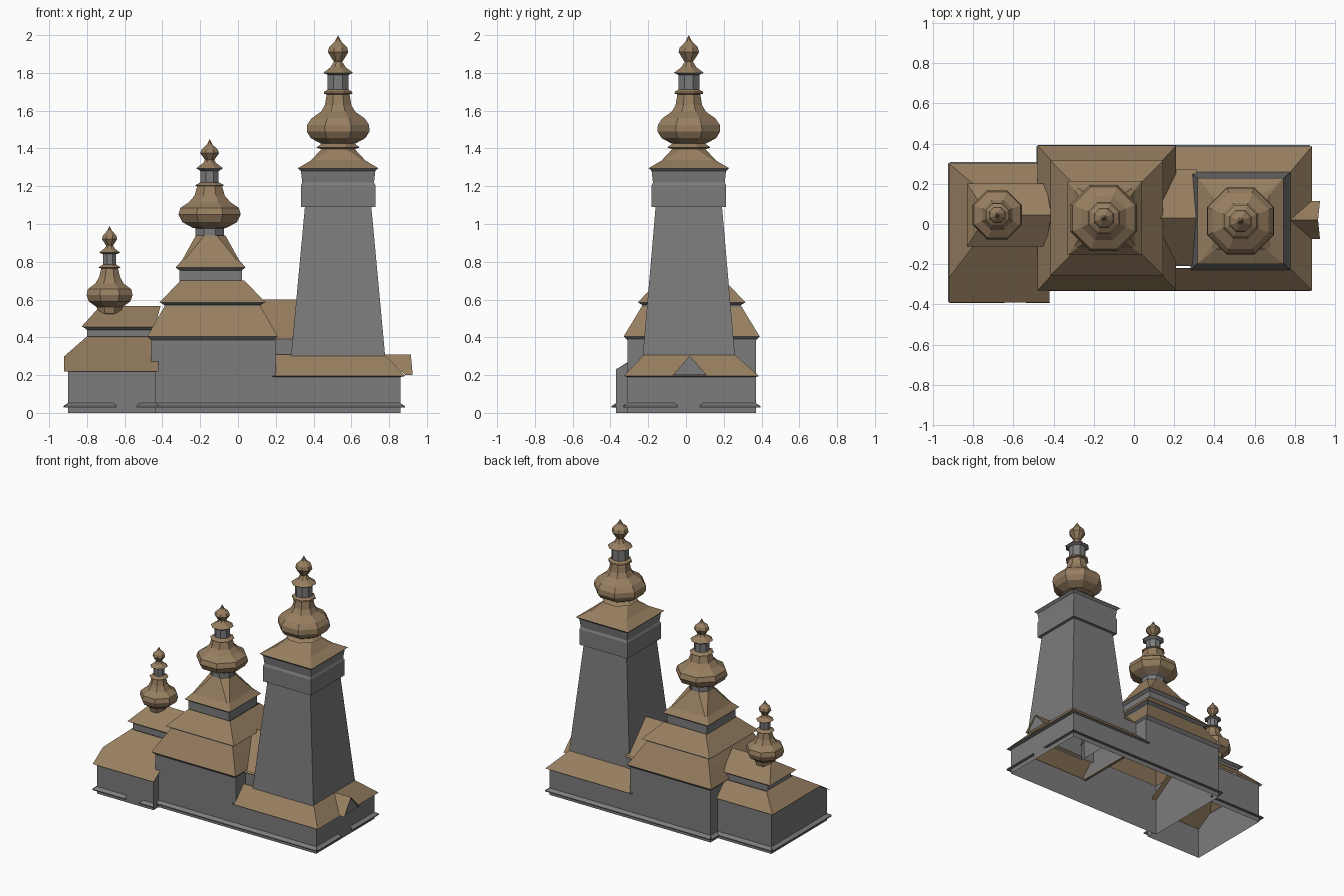
import bpy, bmesh, math


def material(name, col):
    m = bpy.data.materials.new(name)
    m.diffuse_color = (*col, 1)
    return m


GREY = material("grey_timber", (0.2, 0.2, 0.2))
BROWN = material("brown_shingle", (0.31, 0.21, 0.118))
OCT = 2 - math.sqrt(2)  # corner cut that makes a square ring a regular octagon


def mesh(name, verts, faces, mat):
    bm = bmesh.new()
    vs = [bm.verts.new(v) for v in verts]
    for f in faces:
        bm.faces.new([vs[i] for i in f])
    bmesh.ops.remove_doubles(bm, verts=bm.verts, dist=1e-4)
    me = bpy.data.meshes.new(name)
    bm.to_mesh(me)
    bm.free()
    me.materials.append(mat)
    ob = bpy.data.objects.new(name, me)
    bpy.context.collection.objects.link(ob)
    return ob


def ring(cx, cy, hx, hy, z, k):
    """Rectangle with its corners cut by k: 0 is square, OCT is octagonal."""
    a, b = hx * (1 - k), hy * (1 - k)
    pts = [(hx, -b), (hx, b), (a, hy), (-a, hy), (-hx, b), (-hx, -b), (-a, -hy), (a, -hy)]
    return [(cx + x, cy + y, z) for x, y in pts]


def loft(name, rings, mat):
    faces = [(i * 8 + j, i * 8 + (j + 1) % 8, i * 8 + 8 + (j + 1) % 8, i * 8 + 8 + j)
             for i in range(len(rings) - 1) for j in range(8)]
    return mesh(name, [p for r in rings for p in r], faces, mat)


def tiers(name, cx, cy, levels, mat, k=0):
    """levels: (half x, half y, z)"""
    return loft(name, [ring(cx, cy, hx, hy, z, k) for hx, hy, z in levels], mat)


def lathe(name, cx, cy, profile, mat):
    return tiers(name, cx, cy, [(r, r, z) for r, z in profile], mat, OCT)


def broach(name, cx, cy, levels):
    """Square eave turning into an octagon; levels: (half, z, cut)"""
    return loft(name, [ring(cx, cy, h, h, z, k) for h, z, k in levels], BROWN)


def box_walls(name, x0, x1, y0, y1, z0, z1):
    c = ((x0 + x1) / 2, (y0 + y1) / 2)
    h = ((x1 - x0) / 2, (y1 - y0) / 2)
    return tiers(name, *c, [(*h, z0), (*h, z1)], GREY)


# nave and porch walls
box_walls("main_walls", -0.46, 0.86, -0.31, 0.37, 0, 0.2)
box_walls("nave_upper_walls", -0.46, 0.20, -0.31, 0.37, 0.2, 0.39)

# stepped nave roof
NX, NY = -0.135, 0.03
tiers("nave_eave_soffit", NX, NY, [(0.325, 0.34, 0.385), (0.345, 0.36, 0.405)], GREY)
tiers("nave_lower_roof", NX, NY, [(0.345, 0.36, 0.405), (0.28, 0.29, 0.52), (0.25, 0.26, 0.57)], BROWN)
tiers("nave_middle_band", NX, NY, [(0.255, 0.262, 0.55), (0.255, 0.262, 0.572), (0.28, 0.285, 0.585)], GREY)
tiers("nave_middle_roof", NX, NY, [(0.28, 0.285, 0.585), (0.17, 0.175, 0.70)], BROWN)
NX = -0.145
tiers("nave_lantern_wall", NX, NY, [(0.165, 0.165, 0.69), (0.165, 0.165, 0.755), (0.185, 0.185, 0.77)], GREY)
broach("nave_upper_roof", NX, NY, [(0.185, 0.77, 0), (0.15, 0.81, 0.08), (0.078, 0.94, OCT)])
NX = -0.15
lathe("nave_drum", NX, NY, [(0.075, 0.93), (0.075, 0.975), (0.09, 0.985)], GREY)
lathe("nave_onion", NX, NY, [(0.09, 0.98), (0.145, 1.01), (0.165, 1.05), (0.155, 1.085), (0.11, 1.115),
                             (0.08, 1.15), (0.066, 1.20), (0.077, 1.205), (0.05, 1.22)], BROWN)
lathe("nave_lantern", NX, NY, [(0.048, 1.20), (0.048, 1.28), (0.07, 1.295)], GREY)
lathe("nave_finial", NX, NY, [(0.072, 1.295), (0.032, 1.325), (0.025, 1.34), (0.05, 1.375), (0.042, 1.395),
                              (0.015, 1.42), (0, 1.45)], BROWN)

# link roof between nave and tower
pts = [(x, y, z) for x in (0.10, 0.31) for y, z in ((-0.21, 0.39), (0.03, 0.60), (0.27, 0.39))]
mesh("link_roof", pts, [(0, 3, 4, 1), (1, 4, 5, 2)], BROWN)
for n, y in (("front", -0.20), ("back", 0.26)):
    mesh("link_wall_" + n, [(0.2, y, 0.28), (0.31, y, 0.28), (0.31, y, 0.40), (0.2, y, 0.40)],
         [(0, 1, 2, 3)], GREY)

# porch skirt roof around the tower
loft("porch_roof", [ring(0.54, 0.028, 0.345, 0.358, 0.195, 0),
                    ring(0.485, 0.018, 0.29, 0.238, 0.31, 0)], BROWN)
tiers("porch_soffit", 0.53, 0.03, [(0.33, 0.34, 0.19), (0.355, 0.356, 0.195)], GREY)

# entrance gable
mesh("entrance_roof", [(0.775, 0.02, 0.308), (0.885, -0.075, 0.2), (0.925, -0.075, 0.2),
                       (0.915, 0.02, 0.308), (0.925, 0.115, 0.2), (0.885, 0.115, 0.2)],
     [(0, 1, 2, 3), (0, 3, 4, 5)], BROWN)
mesh("entrance_gable", [(0.91, -0.07, 0.2), (0.91, 0.11, 0.2), (0.91, 0.02, 0.302)], [(0, 1, 2)], GREY)

# tower
TX, TY = 0.53, 0.015
tiers("tower_shaft", TX, TY, [(0.25, 0.245, 0.29), (0.175, 0.175, 1.10)], GREY)
tiers("tower_belfry", TX, TY, [(0.17, 0.17, 1.09), (0.197, 0.197, 1.09), (0.197, 0.197, 1.205),
                               (0.19, 0.19, 1.22), (0.197, 0.197, 1.28), (0.212, 0.212, 1.295)], GREY)
broach("tower_roof", TX, TY, [(0.214, 1.295, 0), (0.145, 1.335, 0.1), (0.085, 1.40, OCT)])
lathe("tower_collar", TX, TY, [(0.085, 1.395), (0.115, 1.405), (0.08, 1.43)], BROWN)
lathe("tower_onion", TX, TY, [(0.09, 1.425), (0.145, 1.455), (0.166, 1.49), (0.164, 1.525), (0.14, 1.56),
                              (0.09, 1.595), (0.07, 1.63), (0.06, 1.69)], BROWN)
lathe("tower_onion_ledge", TX, TY, [(0.055, 1.685), (0.076, 1.69), (0.074, 1.70), (0.05, 1.715)], BROWN)
lathe("tower_lantern", TX, TY, [(0.056, 1.70), (0.056, 1.79), (0.078, 1.80)], GREY)
lathe("tower_finial", TX, TY, [(0.079, 1.80), (0.04, 1.83), (0.022, 1.86), (0.03, 1.87), (0.054, 1.91),
                               (0.048, 1.935), (0.018, 1.965), (0, 2.0)], BROWN)

# apse walls, lower at the front under the lean-to
base = [(-0.46, 0.285), (-0.90, 0.285), (-0.90, -0.25), (-0.90, -0.37), (-0.435, -0.37), (-0.435, -0.31)]
tops = [0.30, 0.30, 0.305, 0.23, 0.23, 0.265]
n = len(base)
mesh("apse_walls", [(*p, 0) for p in base] + [(*p, z) for p, z in zip(base, tops)],
     [(i, i + 1, n + i + 1, n + i) for i in range(n - 1)], GREY)

# apse lower roof with long front slope
mesh("apse_lower_roof",
     [(-0.92, 0.30, 0.30), (-0.80, 0.20, 0.405), (-0.80, -0.11, 0.405), (-0.92, -0.268, 0.30),
      (-0.92, -0.39, 0.22), (-0.42, -0.39, 0.22), (-0.42, -0.11, 0.405), (-0.45, 0.20, 0.405), (-0.45, 0.30, 0.30)],
     [(0, 3, 2, 1), (3, 4, 5, 6, 2), (0, 1, 7, 8)], BROWN)

# apse upper tier
AY = 0.045
tiers("apse_upper_wall", -0.61, AY, [(0.19, 0.135, 0.395), (0.19, 0.135, 0.44), (0.21, 0.155, 0.455)], GREY)
e0, e1 = AY - 0.157, AY + 0.157
mesh("apse_upper_roof", [(-0.83, e0, 0.455), (-0.44, e0, 0.455), (-0.41, AY, 0.565), (-0.73, AY, 0.565),
                         (-0.44, e1, 0.455), (-0.83, e1, 0.455)],
     [(0, 1, 2, 3), (3, 2, 4, 5), (0, 3, 5)], BROWN)
AX = -0.68
lathe("apse_onion", AX, AY, [(0, 0.515), (0.06, 0.525), (0.068, 0.56), (0.11, 0.59), (0.122, 0.625),
                             (0.115, 0.655), (0.075, 0.685), (0.055, 0.72), (0.045, 0.765),
                             (0.06, 0.77), (0.035, 0.785)], BROWN)
lathe("apse_lantern", AX, AY, [(0.035, 0.77), (0.035, 0.84), (0.055, 0.848)], GREY)
lathe("apse_finial", AX, AY, [(0.056, 0.848), (0.028, 0.87), (0.018, 0.885), (0.04, 0.92), (0.035, 0.94),
                              (0.012, 0.965), (0, 0.99)], BROWN)


# sloping plinth boards at the foot of the walls, with gaps at the doors
def plinth(i, a, b, nx, ny, o=0.024):
    tx, ty = abs(ny), abs(nx)
    rows = []
    for (x, y), s in ((a, -1), (b, 1)):
        ox, oy = x + nx * o + s * tx * 0.018, y + ny * o + s * ty * 0.018
        rows += [(x, y, 0.052), (ox, oy, 0.036), (ox, oy, 0.029), (x, y, 0.034)]
    mesh("plinth_board_%d" % i, rows, [(0, 4, 5, 1), (1, 5, 6, 2), (2, 6, 7, 3), (0, 1, 2, 3), (4, 7, 6, 5)], GREY)


runs = [((-0.90, -0.37), (-0.66, -0.37), 0, -1), ((-0.52, -0.37), (-0.435, -0.37), 0, -1),
        ((-0.435, -0.31), (0.86, -0.31), 0, -1), ((0.86, -0.31), (0.86, -0.06), 1, 0),
        ((0.86, 0.09), (0.86, 0.37), 1, 0), ((-0.46, 0.37), (0.86, 0.37), 0, 1),
        ((-0.46, 0.30), (-0.46, 0.37), -1, 0), ((-0.90, 0.285), (-0.46, 0.285), 0, 1),
        ((-0.90, -0.37), (-0.90, 0.285), -1, 0)]
for i, r in enumerate(runs):
    plinth(i, *r)
